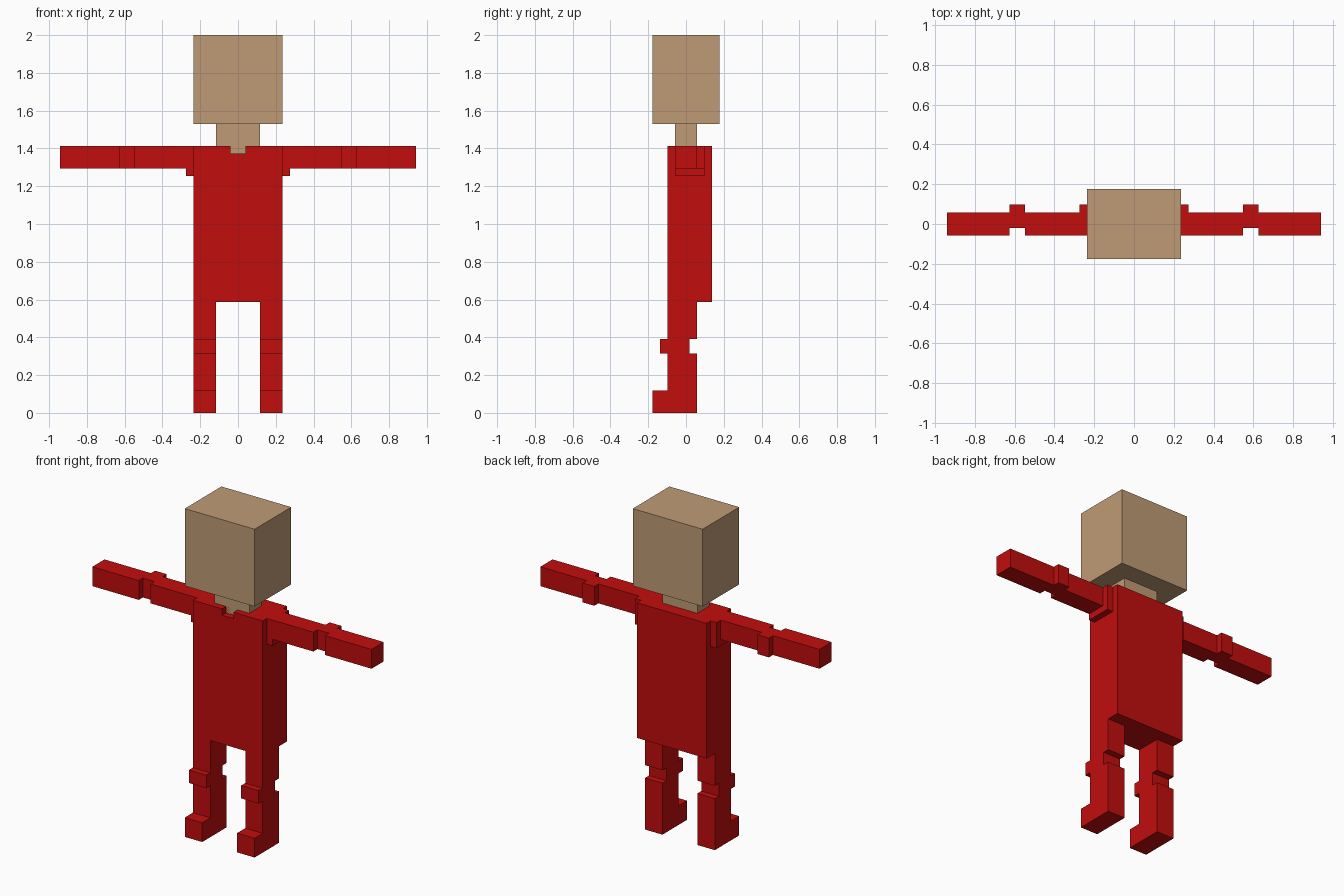
import bpy, bmesh
from mathutils import Vector

if "Cube" in bpy.data.objects:
    bpy.data.objects.remove(bpy.data.objects["Cube"], do_unlink=True)

U = 2 / 51  # one block of the model's grid


def material(name, rgb):
    m = bpy.data.materials.new(name)
    m.use_nodes = True
    m.diffuse_color = (*rgb, 1)
    bsdf = m.node_tree.nodes["Principled BSDF"]
    bsdf.inputs["Base Color"].default_value = (*rgb, 1)
    bsdf.inputs["Roughness"].default_value = 0.8
    return m


RED = material("red cloth", (0.54, 0.004, 0.004))
TAN = material("tan skin", (0.52, 0.33, 0.18))


def prism(name, outline, axis, lo, hi, mat):
    """Extrude a 2D outline (in grid blocks) along an axis from lo to hi."""
    def place(a, b, c):
        p = [a, b]
        p.insert("xyz".index(axis), c)
        return Vector(p) * U
    bm = bmesh.new()
    face = bm.faces.new([bm.verts.new(place(a, b, lo)) for a, b in outline])
    ext = bmesh.ops.extrude_face_region(bm, geom=[face])
    moved = [g for g in ext["geom"] if isinstance(g, bmesh.types.BMVert)]
    bmesh.ops.translate(bm, verts=moved, vec=place(0, 0, hi - lo))
    bmesh.ops.recalc_face_normals(bm, faces=bm.faces)
    mesh = bpy.data.meshes.new(name)
    bm.to_mesh(mesh)
    bm.free()
    mesh.materials.append(mat)
    obj = bpy.data.objects.new(name, mesh)
    bpy.context.collection.objects.link(obj)
    return obj


def box(name, x, y, z, mat):
    outline = [(x[0], y[0]), (x[1], y[0]), (x[1], y[1]), (x[0], y[1])]
    return prism(name, outline, "z", *z, mat)


# Head and neck
box("head", (-6, 6), (-4.5, 4.5), (39, 51), TAN)
box("neck", (-3, 3), (-1.5, 1.5), (35, 39), TAN)

# Torso with a small neckline notch cut in the front
torso = box("torso", (-6, 6), (-2.5, 3.5), (15, 36), RED)
cutter = box("neckline_cutter", (-1, 1), (-3.5, -1.5), (35, 37), RED)
cutter.hide_render = True
cut = torso.modifiers.new("neckline", "BOOLEAN")
cut.operation = "DIFFERENCE"
cut.solver = "EXACT"
cut.object = cutter
bpy.context.view_layer.objects.active = torso
bpy.ops.object.modifier_apply(modifier=cut.name)
bpy.data.objects.remove(cutter, do_unlink=True)

# Arm seen from above (x, y), with the elbow block set back
ARM = [(6, -1.5), (14, -1.5), (14, -0.5), (16, -0.5), (16, -1.5), (24, -1.5),
       (24, 1.5), (16, 1.5), (16, 2.5), (14, 2.5), (14, 1.5), (6, 1.5)]
# Leg seen from the side (y, z), with foot and knee pushed forward
LEG = [(-4.5, 0), (1.5, 0), (1.5, 8), (0.5, 8), (0.5, 10), (1.5, 10), (1.5, 15),
       (-2.5, 15), (-2.5, 10), (-3.5, 10), (-3.5, 8), (-2.5, 8), (-2.5, 3), (-4.5, 3)]

for side, s in (("left", 1), ("right", -1)):
    prism(side + "_arm", [(s * x, y) for x, y in ARM], "z", 33, 36, RED)
    box(side + "_shoulder", (s * 6, s * 7), (-1.5, 2.5), (32, 36), RED)
    prism(side + "_leg", LEG, "x", s * 3, s * 6, RED)
